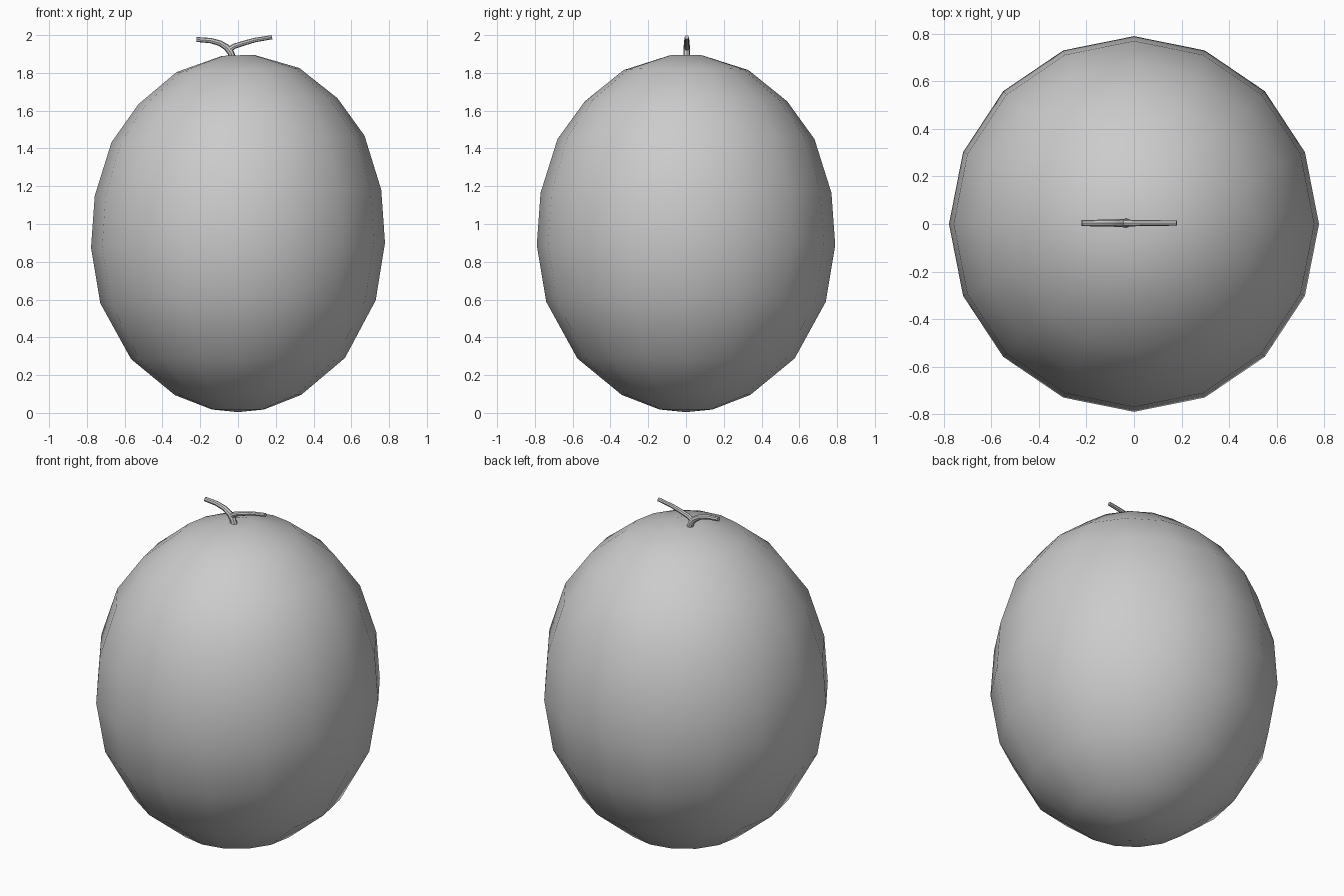
import bpy, bmesh
from math import sin, cos, pi

if "Cube" in bpy.data.objects:
    bpy.data.objects.remove(bpy.data.objects["Cube"])

SIDES = 16
# radius, height of each ring of the fruit, bottom to top
PROFILE = [(0.14, 0.018), (0.34, 0.095), (0.575, 0.288), (0.74, 0.588), (0.79, 0.888),
           (0.77, 1.165), (0.68, 1.45), (0.535, 1.65), (0.33, 1.815), (0.085, 1.893)]


def smooth(obj, angle):
    bpy.ops.object.select_all(action='DESELECT')
    obj.select_set(True)
    bpy.context.view_layer.objects.active = obj
    bpy.ops.object.shade_smooth_by_angle(angle=angle)


# Fruit body: revolved profile, leaning up slightly towards +x
def make_body():
    bm = bmesh.new()
    rings = []
    for r, z in PROFILE:
        ring = []
        for i in range(SIDES):
            a = 2 * pi * i / SIDES
            x = r * cos(a) * 0.985
            ring.append(bm.verts.new((x, r * sin(a), z + 0.018 * x * z)))
        rings.append(ring)
    bottom = bm.verts.new((0, 0, 0.004))
    top = bm.verts.new((-0.01, 0, 1.882))
    for i in range(SIDES):
        j = (i + 1) % SIDES
        for lo, hi in zip(rings, rings[1:]):
            bm.faces.new((lo[i], lo[j], hi[j], hi[i]))
        bm.faces.new((bottom, rings[0][j], rings[0][i]))
        bm.faces.new((top, rings[-1][i], rings[-1][j]))
    mesh = bpy.data.meshes.new("fruit_body")
    bm.to_mesh(mesh)
    bm.free()
    obj = bpy.data.objects.new("fruit_body", mesh)
    bpy.context.collection.objects.link(obj)
    smooth(obj, pi)


# Stem branch: tapered tube along points (x, z, radius)
def make_stem(name, points):
    curve = bpy.data.curves.new(name, 'CURVE')
    curve.dimensions = '3D'
    curve.bevel_depth = 1.0
    curve.bevel_resolution = 2
    curve.use_fill_caps = True
    spline = curve.splines.new('POLY')
    spline.points.add(len(points) - 1)
    for p, (x, z, r) in zip(spline.points, points):
        p.co = (x, 0.004, z, 1)
        p.radius = r
    obj = bpy.data.objects.new(name, curve)
    bpy.context.collection.objects.link(obj)
    bpy.ops.object.select_all(action='DESELECT')
    obj.select_set(True)
    bpy.context.view_layer.objects.active = obj
    bpy.ops.object.convert(target='MESH')
    smooth(bpy.context.object, 0.7)


make_body()
make_stem("stem_left", [(-0.028, 1.875, 0.019), (-0.038, 1.907, 0.018), (-0.06, 1.935, 0.017),
                        (-0.095, 1.957, 0.015), (-0.145, 1.971, 0.014), (-0.22, 1.977, 0.013)])
make_stem("stem_right", [(-0.05, 1.92, 0.015), (-0.02, 1.941, 0.014), (0.03, 1.957, 0.013),
                         (0.09, 1.974, 0.012), (0.18, 1.989, 0.011)])
